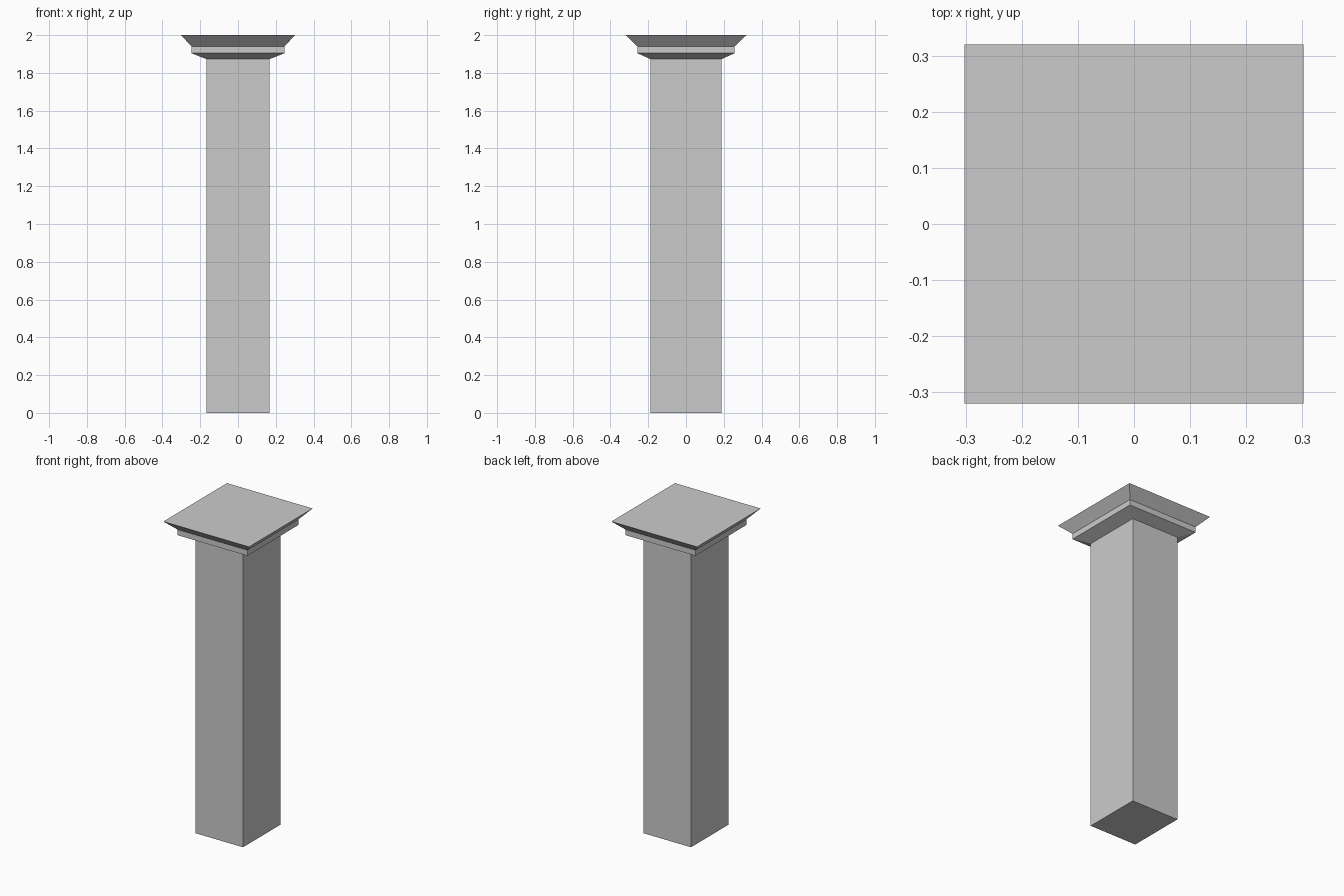
import bpy
import bmesh

if "Cube" in bpy.data.objects:
    bpy.data.objects.remove(bpy.data.objects["Cube"])


def loft(name, sections):
    """Closed solid through rectangular sections (half x, half y, z)."""
    bm = bmesh.new()
    rings = [[bm.verts.new((sx * hx, sy * hy, z))
              for sx, sy in ((-1, -1), (1, -1), (1, 1), (-1, 1))]
             for hx, hy, z in sections]
    for low, high in zip(rings, rings[1:]):
        for i in range(4):
            j = (i + 1) % 4
            bm.faces.new((low[i], low[j], high[j], high[i]))
    bm.faces.new(rings[0][::-1])
    bm.faces.new(rings[-1])
    mesh = bpy.data.meshes.new(name)
    bm.to_mesh(mesh)
    bm.free()
    obj = bpy.data.objects.new(name, mesh)
    bpy.context.collection.objects.link(obj)
    return obj


# Square pillar: plain shaft, flared collar, upright band and flared cap
loft("pillar", [
    (0.167, 0.188, 0.0),
    (0.167, 0.188, 1.873),
    (0.246, 0.257, 1.904),
    (0.246, 0.257, 1.94),
    (0.302, 0.32, 2.0),
])
